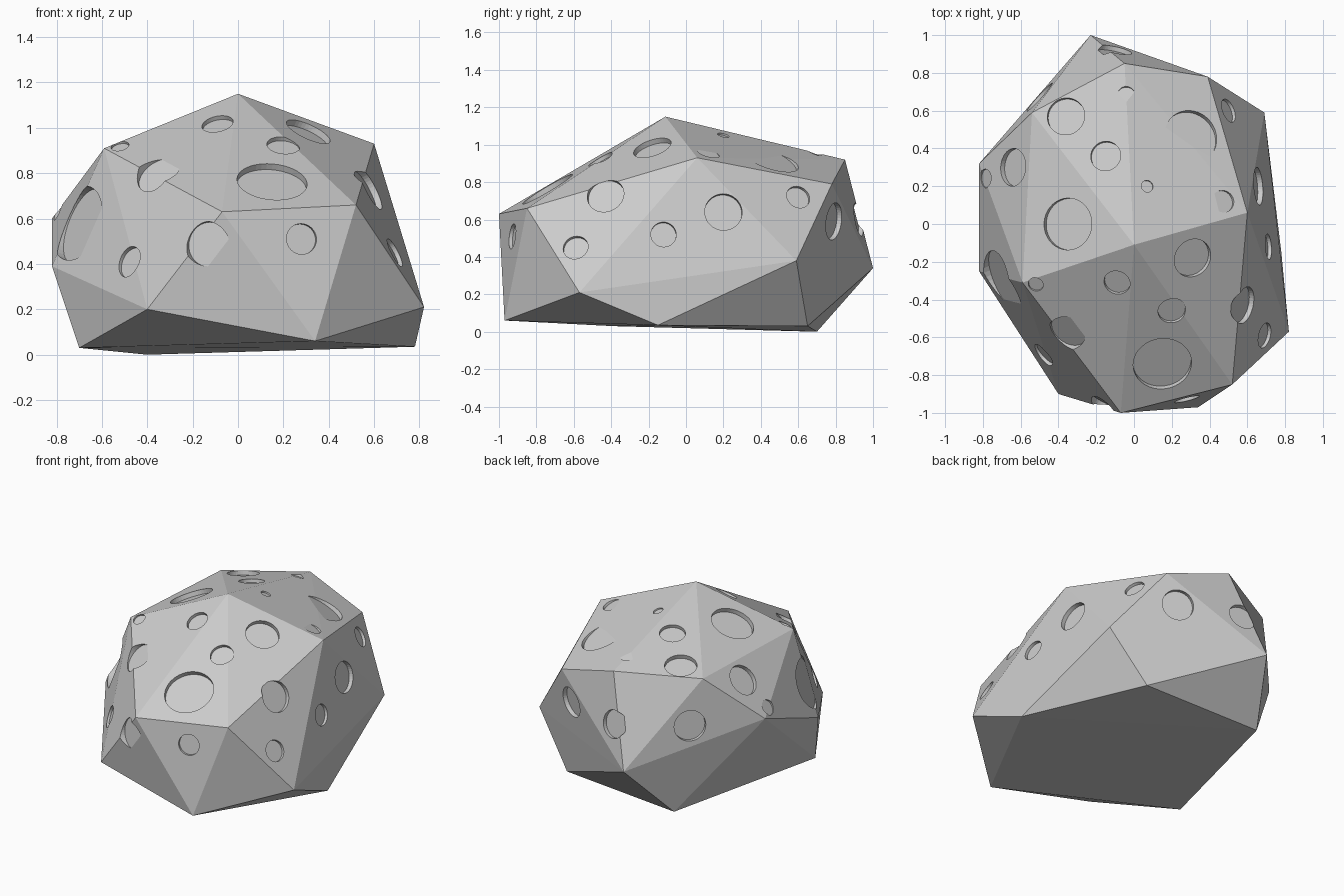
import bpy, bmesh
from mathutils import Vector, Matrix
from mathutils.bvhtree import BVHTree

if "Cube" in bpy.data.objects:
    bpy.data.objects.remove(bpy.data.objects["Cube"])

# Faceted boulder: hull of a few corner points
corners = [
    (0, -.11, 1.15), (.60, .06, .93), (-.59, -.31, .91), (-.07, -1, .63),
    (.52, -.85, .66), (-.40, -.90, .20), (.34, -.97, .06), (.82, -.57, .21),
    (.78, -.15, .035), (.69, .59, .38), (.39, .78, .79), (-.05, .85, .92),
    (-.23, 1, .34), (-.82, .32, .60), (-.54, .59, .90), (-.82, -.25, .39),
    (-.70, -.39, .03), (-.40, .70, 0), (.44, .65, .03)]
bm = bmesh.new()
for c in corners:
    bm.verts.new(c)
bmesh.ops.convex_hull(bm, input=bm.verts[:])
loose = [v for v in bm.verts if not v.link_faces]
bmesh.ops.delete(bm, geom=loose, context='VERTS')
bmesh.ops.recalc_face_normals(bm, faces=bm.faces[:])
tree = BVHTree.FromBMesh(bm)
mesh = bpy.data.meshes.new("rock")
bm.to_mesh(mesh)
bm.free()
rock = bpy.data.objects.new("rock", mesh)
bpy.context.collection.objects.link(rock)

# Craters: two grid coordinates and a radius, per side they are seen from
craters = {
    'top': [(-.36, .57, .10), (-.15, .36, .08), (.07, .20, .032), (-.35, 0, .137),
            (-.64, .30, .10), (-.52, -.32, .04), (-.09, -.31, .07),
            (.31, -.18, .105), (.20, -.46, .073), (-.36, -.58, .10), (.15, -.74, .155)],
    'tilted': [(.30, .46, .145), (.47, .12, .06), (-.04, .68, .05)],
    'front': [(-.14, .49, .098), (.28, .51, .068), (-.48, .41, .07), (-.71, .58, .17)],
    'right': [(.20, .64, .10), (-.12, .52, .068), (-.43, .73, .10), (-.59, .45, .068),
              (.60, .72, .065), (.79, .59, .10)],
    'left': [(.24, .64, .05)],
    'back': [(-.10, .60, .09), (-.50, .60, .10)]}
rays = {
    'top': lambda a, b: ((a, b, 3), (0, 0, -1)),
    'tilted': lambda a, b: ((a, b, 3), (0, 0, -1)),
    'front': lambda a, b: ((a, -3, b), (0, 1, 0)),
    'right': lambda a, b: ((3, a, b), (-1, 0, 0)),
    'left': lambda a, b: ((-3, a, b), (1, 0, 0)),
    'back': lambda a, b: ((a, 3, b), (0, -1, 0))}

# Shallow flat-bottomed disc cutters, all in one mesh
bm = bmesh.new()
for side, items in craters.items():
    for a, b, r in items:
        start, direction = rays[side](a, b)
        hit, normal, _, _ = tree.ray_cast(Vector(start), Vector(direction))
        if hit is None:
            continue
        axis = Vector()
        for _, n, _, _ in tree.find_nearest_range(hit, r * .5):
            axis += n
        axis = axis.normalized() if axis.length > .1 else normal
        depth = min(.03, r * .28)
        if side == 'tilted':    # half-moon craters lean outwards
            axis = (axis + Vector((hit.x, hit.y, 0)).normalized() * .2).normalized()
            depth = .006
        height = depth + .07
        mat = (Matrix.Translation(hit + axis * (height / 2 - depth))
               @ axis.to_track_quat('Z', 'Y').to_matrix().to_4x4())
        bmesh.ops.create_cone(bm, cap_ends=True, segments=40, radius1=r, radius2=r,
                              depth=height, matrix=mat)
cut_mesh = bpy.data.meshes.new("crater_cutters")
bm.to_mesh(cut_mesh)
bm.free()
cutter = bpy.data.objects.new("crater_cutters", cut_mesh)
bpy.context.collection.objects.link(cutter)
cutter.hide_render = True

mod = rock.modifiers.new("craters", 'BOOLEAN')
mod.operation = 'DIFFERENCE'
mod.solver = 'EXACT'
mod.use_self = True
mod.object = cutter
bpy.context.view_layer.objects.active = rock
rock.select_set(True)
bpy.ops.object.modifier_apply(modifier=mod.name)
bpy.data.objects.remove(cutter)
